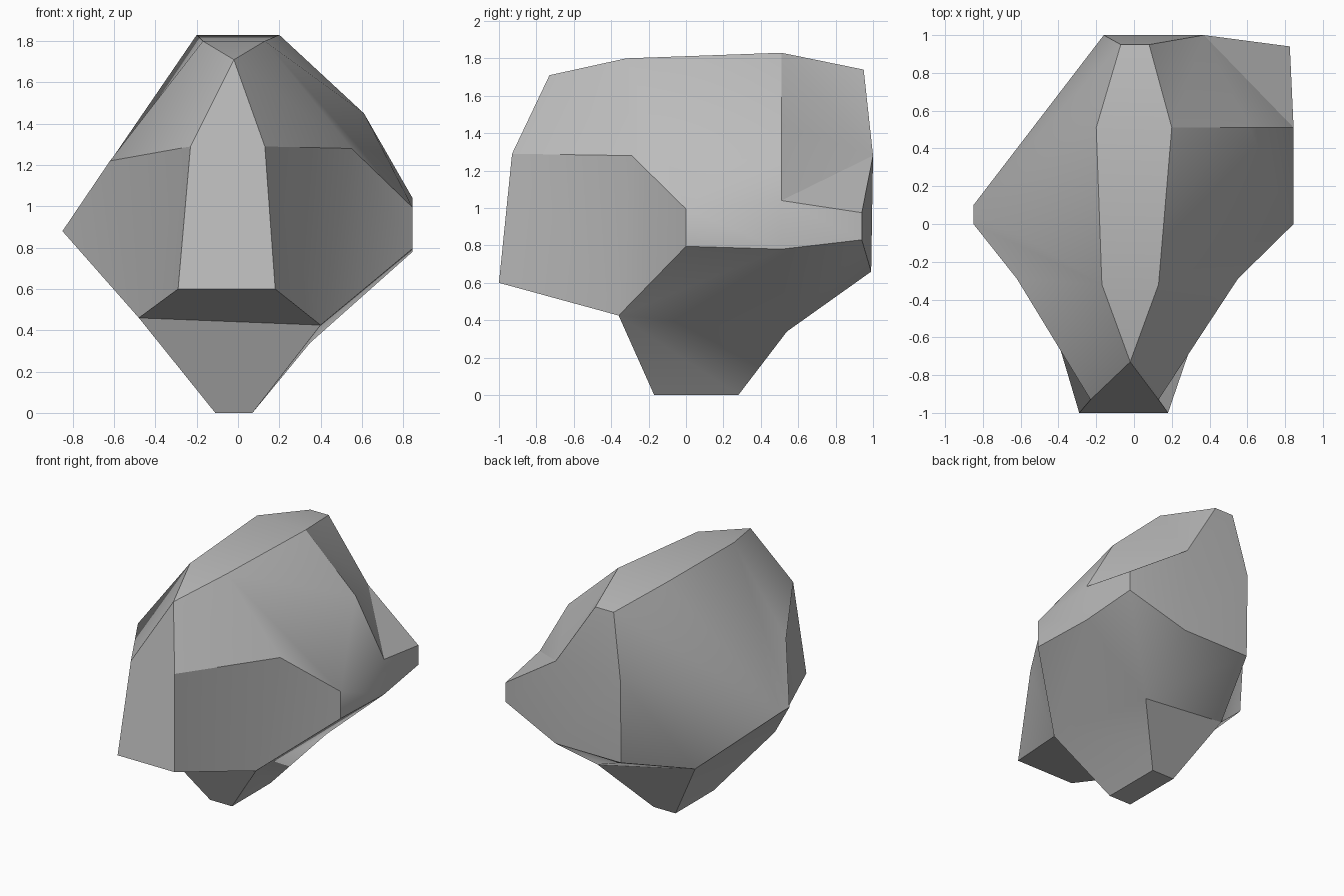
import bpy
import bmesh
from math import radians

cube = bpy.data.objects.get("Cube")
if cube:
    bpy.data.objects.remove(cube, do_unlink=True)

bm = bmesh.new()
corner = {}


def point(name, x, y, z):
    corner[name] = bm.verts.new((x, y, z))


def pair(name, left, right, y, z):
    """Two corners at one depth and height, on the -x and +x sides."""
    point(name + "_a", left, y, z)
    point(name + "_b", right, y, z)


def facets(outlines, side=""):
    """One face per outline; paired corners take the given side's suffix."""
    for outline in outlines:
        names = [n + side if n + side in corner else n for n in outline.split()]
        bm.faces.new([corner[n] for n in names])


# Ridge over the top, running from the front down to the back
pair("chin", -0.29, 0.18, -1, 0.6)
pair("brow", -0.23, 0.13, -0.93, 1.29)
point("tip", -0.02, -0.73, 1.71)
pair("crest", -0.17, 0.13, -0.32, 1.8)
pair("top", -0.2, 0.2, 0.51, 1.83)
pair("rear", -0.07, 0.08, 0.95, 1.74)
pair("back", -0.16, 0.37, 1, 1.28)
pair("tail", -0.16, 0.38, 0.99, 0.66)

# Foot and underside
pair("heel", -0.11, 0.07, 0.28, 0)
pair("toe", -0.11, 0.07, -0.17, 0)
point("jaw_a", -0.48, -0.36, 0.46)
point("jaw_b", 0.4, -0.36, 0.425)
point("hollow_a", -0.39, 0.45, 0.47)
point("hollow_b", 0.35, 0.54, 0.34)

# Sides: a blunt point on one, a tall flat flank on the other
point("cheek_a", -0.62, -0.29, 1.22)
point("cheek_b", 0.55, -0.29, 1.28)
point("hip", -0.85, 0, 0.88)
point("hip_rear", -0.85, 0.1, 0.88)
point("shoulder", 0.61, 0.51, 1.45)
for name, x, y, low, high in (("fore", 0.845, 0, 0.795, 0.995),
                              ("mid", 0.845, 0.51, 0.78, 1.04),
                              ("aft", 0.825, 0.94, 0.83, 0.975)):
    point(name + "_low", x, y, low)
    point(name + "_high", x, y, high)

# Band of facets around the middle, closed by the front plate
band = ["crest", "top", "rear", "back", "tail", "hollow", "heel", "toe", "jaw", "chin"]
for near, far in zip(band, band[1:]):
    facets([f"{near}_a {near}_b {far}_b {far}_a"])
facets(["tip brow_a chin_a chin_b brow_b", "tip crest_b crest_a"])

# Facets that both sides share
for side in ("_a", "_b"):
    facets(["tip brow cheek crest", "brow chin jaw cheek", "jaw hollow heel toe"], side)

# Blunt point on the -x side
facets(["cheek hip jaw", "crest hip cheek", "crest top hip_rear hip",
        "top rear hip_rear", "rear back hip_rear",
        "back tail hollow hip_rear", "jaw hip hip_rear hollow"], "_a")

# Upper side, flank and underside on the +x side
facets(["crest cheek fore_high shoulder", "crest shoulder top",
        "fore_high mid_high shoulder", "cheek jaw fore_low fore_high",
        "fore_high fore_low mid_low mid_high", "mid_high mid_low aft_low aft_high",
        "jaw hollow mid_low fore_low", "mid_low hollow aft_low"], "_b")

# Chipped corner at the back of the +x side
facets(["top shoulder back", "shoulder mid_high back", "mid_high aft_high back",
        "top back rear", "back aft_high aft_low tail", "aft_low hollow tail"], "_b")

bmesh.ops.recalc_face_normals(bm, faces=bm.faces[:])
mesh = bpy.data.meshes.new("rock")
bm.to_mesh(mesh)
bm.free()
rock = bpy.data.objects.new("rock", mesh)
bpy.context.collection.objects.link(rock)

# Plain grey stone
stone = bpy.data.materials.new("stone grey")
stone.use_nodes = True
grey = (0.5, 0.5, 0.5, 1)
stone.diffuse_color = grey
stone.node_tree.nodes["Principled BSDF"].inputs["Base Color"].default_value = grey
mesh.materials.append(stone)

# Soft facets with crisp main edges
bpy.ops.object.select_all(action="DESELECT")
rock.select_set(True)
bpy.context.view_layer.objects.active = rock
bpy.ops.object.shade_smooth_by_angle(angle=radians(30))
